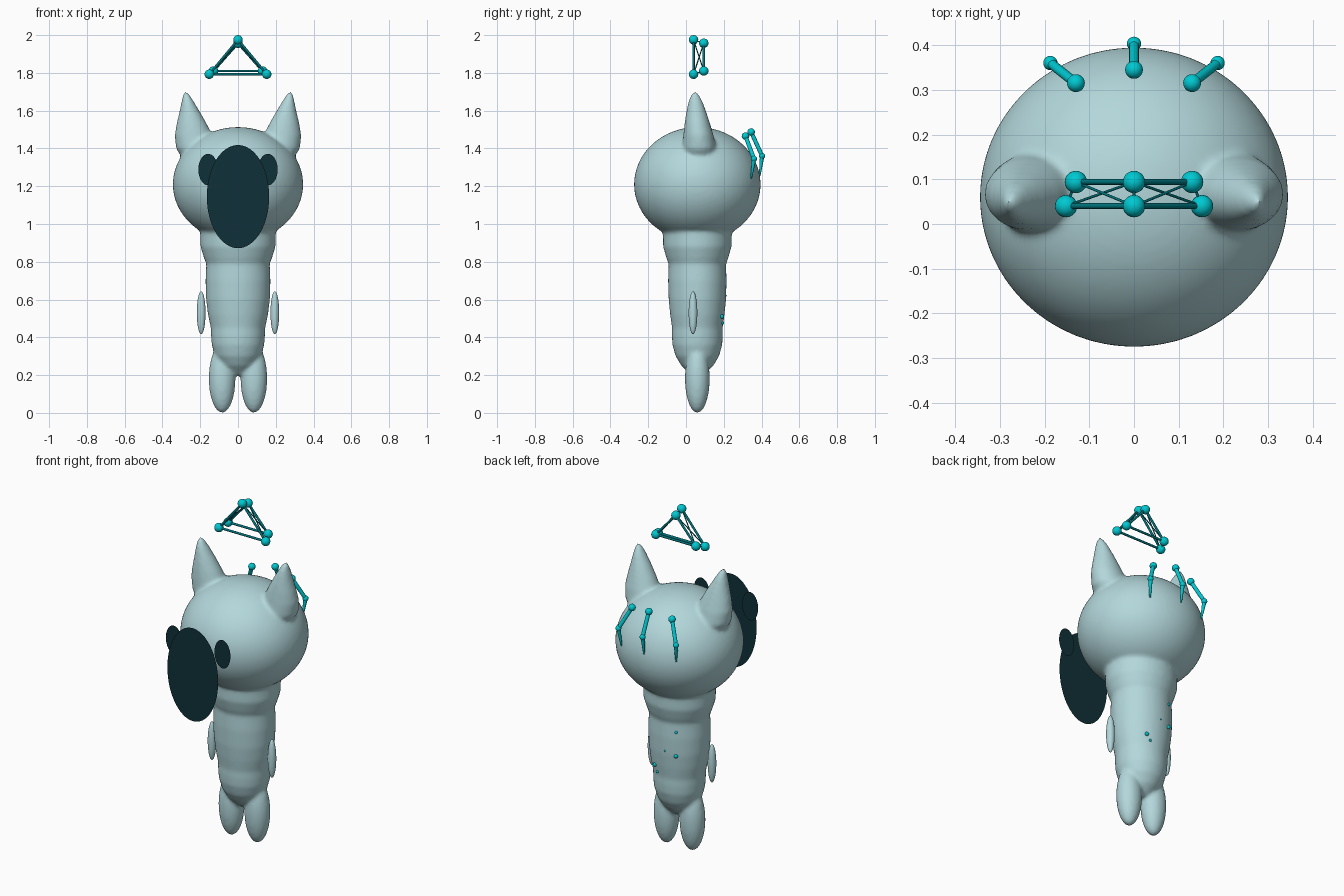
import bpy
import bmesh
import math
from mathutils import Matrix, Vector

if "Cube" in bpy.data.objects:
    bpy.data.objects.remove(bpy.data.objects["Cube"], do_unlink=True)


def material(name, rgb):
    mat = bpy.data.materials.new(name)
    mat.use_nodes = True
    mat.diffuse_color = (*rgb, 1)
    mat.node_tree.nodes["Principled BSDF"].inputs["Base Color"].default_value = (*rgb, 1)
    return mat


PALE = material("pale blue", (0.45, 0.68, 0.71))
DARK = material("dark teal", (0.005, 0.03, 0.04))
CYAN = material("bright cyan", (0.0, 0.58, 0.64))
TEAL = material("deep teal", (0.0, 0.18, 0.21))


def finish(name, bm, mat, smooth=True):
    bmesh.ops.recalc_face_normals(bm, faces=bm.faces)
    mesh = bpy.data.meshes.new(name)
    bm.to_mesh(mesh)
    bm.free()
    mesh.materials.append(mat)
    for poly in mesh.polygons:
        poly.use_smooth = smooth
    obj = bpy.data.objects.new(name, mesh)
    bpy.context.collection.objects.link(obj)
    return obj


def ellipsoid(bm, center, radii, u=32, v=20):
    matrix = Matrix.Translation(center) @ Matrix.Diagonal((*radii, 1))
    bmesh.ops.create_uvsphere(bm, u_segments=u, v_segments=v, radius=1, matrix=matrix)


def loft(bm, rings, sides=40):
    """Closed skin over elliptical rings given as x, y, z, rx, ry."""
    loops = []
    for x, y, z, rx, ry in rings:
        angles = [math.tau * i / sides for i in range(sides)]
        loops.append([bm.verts.new((x + rx * math.cos(a), y + ry * math.sin(a), z)) for a in angles])
    for low, high in zip(loops, loops[1:]):
        for i in range(sides):
            j = (i + 1) % sides
            bm.faces.new((low[i], low[j], high[j], high[i]))
    bm.faces.new(loops[0][::-1])
    bm.faces.new(loops[-1])


def rod(bm, start, end, r1, r2=None):
    a, b = Vector(start), Vector(end)
    axis = b - a
    matrix = Matrix.Translation((a + b) / 2) @ axis.to_track_quat("Z", "Y").to_matrix().to_4x4()
    bmesh.ops.create_cone(bm, cap_ends=True, segments=12, radius1=r1,
                          radius2=r1 if r2 is None else r2, depth=axis.length, matrix=matrix)


def disc(name, x, y, z, rx, rz):
    bm = bmesh.new()
    matrix = (Matrix.Translation((x, y, z)) @ Matrix.Diagonal((rx, 1, rz, 1))
              @ Matrix.Rotation(math.pi / 2, 4, "X"))
    bmesh.ops.create_circle(bm, cap_ends=True, segments=64, radius=1, matrix=matrix)
    return finish(name, bm, DARK, smooth=False)


MID = 0.06

# Body, head, ears and legs melted into one soft skin
bm = bmesh.new()
ellipsoid(bm, (0, MID, 1.21), (0.345, 0.335, 0.303), 64, 40)
torso = [(0.20, 0.04, 0.035), (0.25, 0.09, 0.085), (0.30, 0.122, 0.115), (0.36, 0.139, 0.132),
         (0.41, 0.143, 0.135), (0.45, 0.144, 0.134), (0.52, 0.159, 0.144), (0.60, 0.169, 0.152),
         (0.70, 0.172, 0.155), (0.79, 0.168, 0.152), (0.82, 0.180, 0.164), (0.88, 0.199, 0.181),
         (0.95, 0.200, 0.182), (1.05, 0.170, 0.160)]
loft(bm, [(0, MID, z, rx, ry) for z, rx, ry in torso])
ear = [(0.20, 0.07, 1.34, 0.09, 0.085), (0.222, 0.07, 1.40, 0.106, 0.090),
       (0.235, 0.066, 1.47, 0.100, 0.080), (0.245, 0.06, 1.53, 0.080, 0.068),
       (0.255, 0.055, 1.59, 0.056, 0.054), (0.267, 0.05, 1.65, 0.032, 0.037),
       (0.274, 0.047, 1.685, 0.017, 0.021), (0.276, 0.046, 1.70, 0.006, 0.008)]
for side in (-1, 1):
    loft(bm, [(side * x, y, z, rx, ry) for x, y, z, rx, ry in ear])
    ellipsoid(bm, (side * 0.084, MID, 0.182), (0.071, 0.066, 0.183))
body = finish("body", bm, PALE)
remesh = body.modifiers.new("Blend", "REMESH")
remesh.mode = "VOXEL"
remesh.voxel_size = 0.01
remesh.use_smooth_shade = True
soften = body.modifiers.new("Soften", "SMOOTH")
soften.factor = 0.5
soften.iterations = 8

# Floating arms
for side, label in ((1, "left"), (-1, "right")):
    bm = bmesh.new()
    ellipsoid(bm, (side * 0.195, 0.037, 0.53), (0.023, 0.023, 0.113))
    finish(label + "_arm", bm, PALE)

# Flat mask floating in front of the face, with two smaller discs behind it
disc("mask", 0, -0.42, 1.145, 0.165, 0.273)
for side, label in ((1, "left"), (-1, "right")):
    disc(label + "_mask_disc", side * 0.158, -0.37, 1.288, 0.052, 0.083)

# Triangular frame above the head
front = [(0, 0.04, 1.975), (0.152, 0.04, 1.793), (-0.152, 0.04, 1.793)]
back = [(0, 0.094, 1.957), (0.13, 0.094, 1.81), (-0.13, 0.094, 1.81)]
nodes, rods = bmesh.new(), bmesh.new()
for point in front + back:
    ellipsoid(nodes, point, (0.025,) * 3, 20, 12)
for tri in (front, back):
    for i in range(3):
        rod(rods, tri[i], tri[(i + 1) % 3], 0.0065)
for i in range(3):
    rod(rods, front[i], back[i], 0.003)
for i in (1, 2):
    rod(rods, front[0], back[i], 0.003)
    rod(rods, front[i], back[0], 0.003)
finish("frame_nodes", nodes, CYAN)
finish("frame_rods", rods, TEAL)

# Three jointed spines on the back of the head
spines = [[(0, 0.345, 1.487), (0, 0.403, 1.36), (0, 0.39, 1.255)]]
for side in (-1, 1):
    spines.append([(side * 0.13, 0.315, 1.465), (side * 0.187, 0.36, 1.345), (side * 0.178, 0.345, 1.24)])
for label, (top, joint, tip) in zip(("middle", "right", "left"), spines):
    bm = bmesh.new()
    ellipsoid(bm, top, (0.02,) * 3, 20, 12)
    ellipsoid(bm, joint, (0.016,) * 3, 20, 12)
    rod(bm, top, joint, 0.011)
    rod(bm, joint, tip, 0.012, 0.004)
    spine = finish(label + "_spine", bm, CYAN)

# Tiny beads scattered on the lower back
bm = bmesh.new()
for x, y, z, r in [(0.07, 0.19, 0.51, 0.011), (0.05, 0.195, 0.475, 0.007), (-0.073, 0.198, 0.60, 0.011),
                   (-0.075, 0.199, 0.74, 0.008), (-0.01, 0.211, 0.62, 0.005)]:
    ellipsoid(bm, (x, y, z), (r, r, r), 16, 10)
finish("back_beads", bm, CYAN)

# Keep rod rims crisp
bpy.ops.object.select_all(action="DESELECT")
for obj in bpy.data.objects:
    if obj.name.endswith(("_spine", "_rods")):
        obj.select_set(True)
        bpy.context.view_layer.objects.active = obj
bpy.ops.object.shade_smooth_by_angle(angle=math.radians(40))
